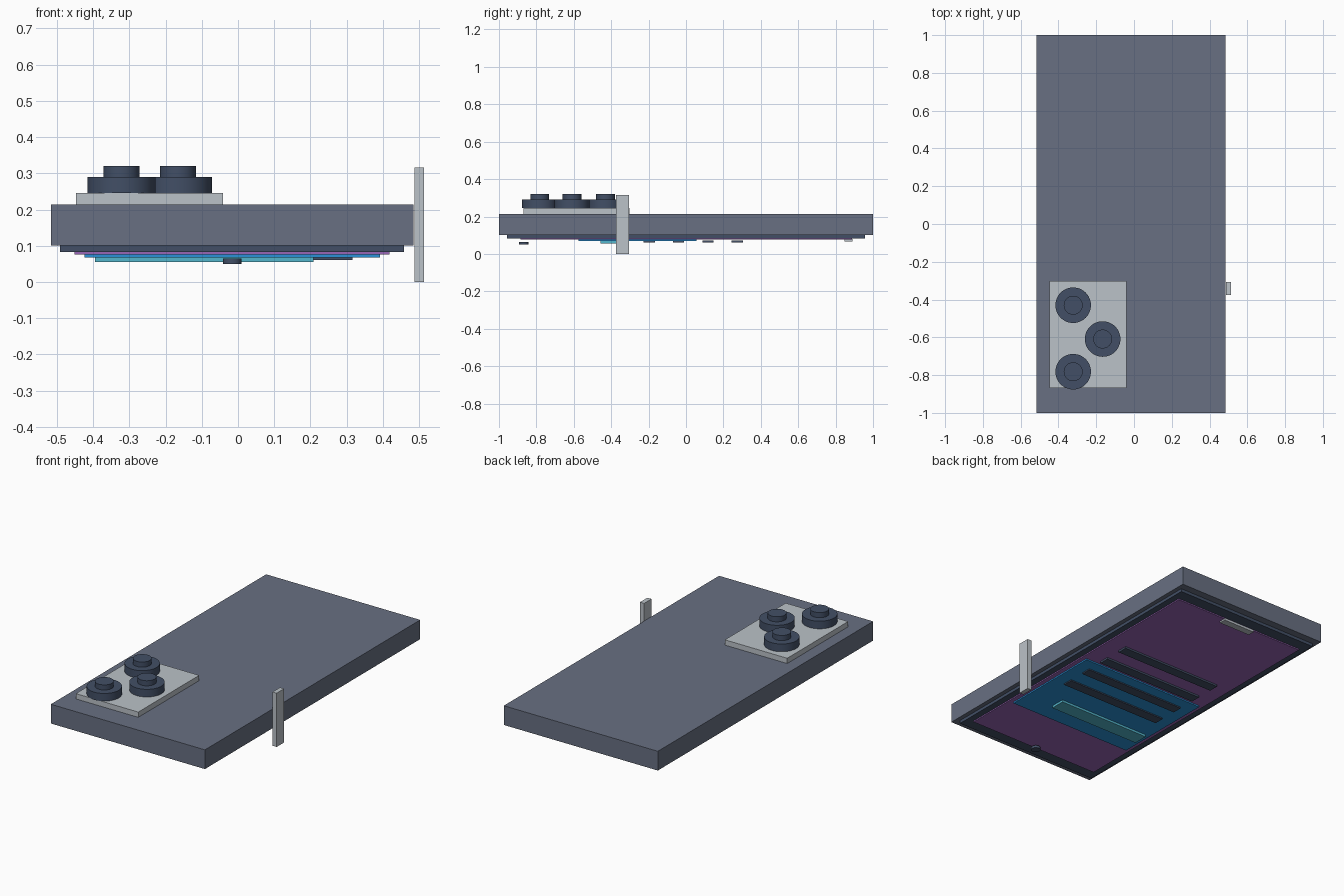
import bpy
import bmesh
from mathutils import Matrix, Vector

if "Cube" in bpy.data.objects:
    bpy.data.objects.remove(bpy.data.objects["Cube"])


def colour(name, r, g, b):
    def lin(v):
        v /= 255
        return v / 12.92 if v <= 0.04045 else ((v + 0.055) / 1.055) ** 2.4
    m = bpy.data.materials.new(name)
    m.diffuse_color = (lin(r), lin(g), lin(b), 1)
    m.use_nodes = True
    m.node_tree.nodes["Principled BSDF"].inputs["Base Color"].default_value = m.diffuse_color
    return m


SLATE = colour("slate grey", 104, 112, 130)
NAVY = colour("dark navy", 66, 79, 102)
SILVER = colour("silver", 187, 194, 200)
PURPLE = colour("screen purple", 152, 102, 182)
BLUE = colour("panel blue", 42, 146, 216)
CYAN = colour("bar cyan", 84, 182, 204)


def add_object(name, bm, mat):
    me = bpy.data.meshes.new(name)
    bm.to_mesh(me)
    bm.free()
    me.materials.append(mat)
    ob = bpy.data.objects.new(name, me)
    bpy.context.collection.objects.link(ob)
    return ob


def box(name, x, y, z, mat):
    bm = bmesh.new()
    centre = Vector([(a + b) / 2 for a, b in (x, y, z)])
    size = [b - a for a, b in (x, y, z)]
    bmesh.ops.create_cube(bm, size=1, matrix=Matrix.Translation(centre) @ Matrix.Diagonal((*size, 1)))
    return add_object(name, bm, mat)


def disc(name, x, y, z, r, mat):
    bm = bmesh.new()
    bmesh.ops.create_cone(bm, cap_ends=True, segments=48, radius1=r, radius2=r, depth=z[1] - z[0],
                          matrix=Matrix.Translation((x, y, sum(z) / 2)))
    ob = add_object(name, bm, mat)
    bpy.ops.object.select_all(action='DESELECT')
    ob.select_set(True)
    bpy.context.view_layer.objects.active = ob
    bpy.ops.object.shade_smooth_by_angle()
    return ob


# Phone body, lying screen down, with the layered display beneath
box("body", (-0.517, 0.485), (-1, 1), (0.101, 0.214), SLATE)
box("screen_frame", (-0.492, 0.459), (-0.956, 0.956), (0.083, 0.101), NAVY)
box("screen", (-0.451, 0.419), (-0.886, 0.887), (0.076, 0.083), PURPLE)
box("message_panel", (-0.424, 0.392), (-0.574, 0.057), (0.068, 0.076), BLUE)
box("input_bar", (-0.395, 0.208), (-0.458, -0.37), (0.055, 0.069), CYAN)

# Four evenly spaced text bars on the screen
for i in range(4):
    y = -0.197 + i * 0.157
    box(f"text_bar_{i + 1}", (-0.347, 0.316), (y - 0.03, y + 0.03), (0.061, 0.072), NAVY)

# Earpiece and home button
box("earpiece", (-0.12, 0.089), (0.848, 0.89), (0.067, 0.08), SILVER)
disc("home_button", -0.016, -0.867, (0.05, 0.065), 0.026, NAVY)

# Side button on the right edge
box("side_button", (0.487, 0.514), (-0.375, -0.306), (0, 0.316), SILVER)

# Camera plate with three stepped lenses
box("camera_plate", (-0.447, -0.041), (-0.868, -0.302), (0.214, 0.245), SILVER)
for i, (x, y) in enumerate([(-0.322, -0.43), (-0.166, -0.609), (-0.322, -0.782)], 1):
    disc(f"lens_ring_{i}", x, y, (0.245, 0.29), 0.094, NAVY)
    disc(f"lens_cap_{i}", x, y, (0.29, 0.32), 0.05, NAVY)
